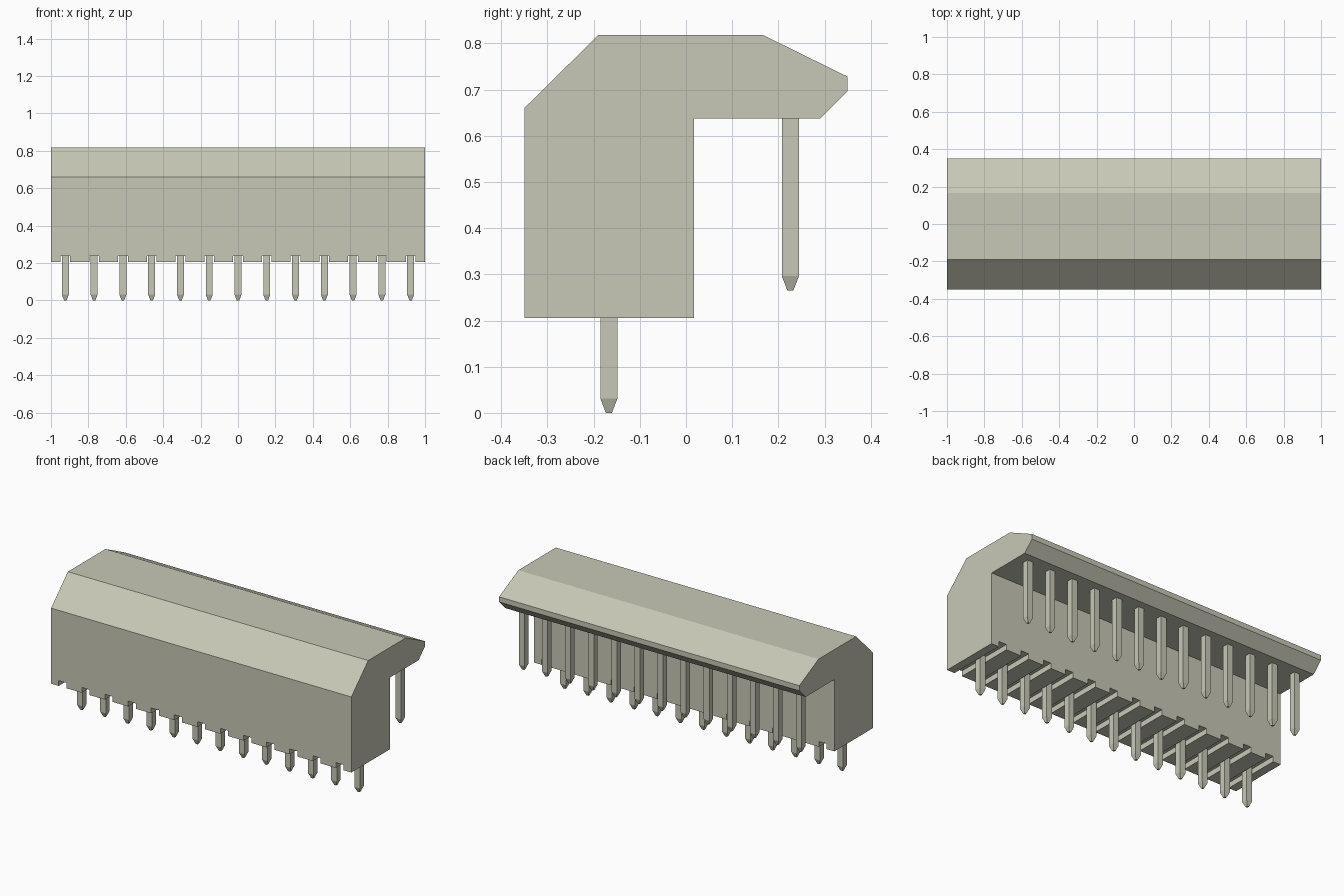
import bpy
import bmesh
from mathutils import Matrix

cube = bpy.data.objects.get("Cube")
if cube:
    bpy.data.objects.remove(cube, do_unlink=True)

PIN_COUNT = 13
PITCH = 2 / PIN_COUNT
PIN_XS = [(i - (PIN_COUNT - 1) / 2) * PITCH for i in range(PIN_COUNT)]

plastic = bpy.data.materials.new("warm grey plastic")
plastic.use_nodes = True
COLOUR = (0.58, 0.58, 0.475, 1)
plastic.diffuse_color = COLOUR
plastic.node_tree.nodes["Principled BSDF"].inputs["Base Color"].default_value = COLOUR


def make_object(name, bm):
    bmesh.ops.recalc_face_normals(bm, faces=bm.faces)
    mesh = bpy.data.meshes.new(name)
    bm.to_mesh(mesh)
    bm.free()
    mesh.materials.append(plastic)
    obj = bpy.data.objects.new(name, mesh)
    bpy.context.collection.objects.link(obj)
    return obj


def add_box(bm, centre, size):
    matrix = Matrix.Translation(centre) @ Matrix.Diagonal((*size, 1))
    return bmesh.ops.create_cube(bm, size=1, matrix=matrix)["verts"]


def make_pin(name, x, y, bottom, top, width=0.037, tip_width=0.013, taper=0.031):
    """Square pin with a blunt tapered tip."""
    bm = bmesh.new()
    shoulder = bottom + taper
    add_box(bm, (x, y, (shoulder + top) / 2), (width, width, top - shoulder))
    base = min(bm.faces, key=lambda f: f.calc_center_median().z)
    tip = bmesh.ops.extrude_discrete_faces(bm, faces=[base])["faces"][0]
    for v in tip.verts:
        v.co.x = x + (v.co.x - x) * tip_width / width
        v.co.y = y + (v.co.y - y) * tip_width / width
        v.co.z = bottom
    return make_object(name, bm)


# Housing: side profile (y, z) extruded along x
profile = [(-0.35, 0.205), (0.017, 0.205), (0.017, 0.637), (0.29, 0.637), (0.35, 0.697),
           (0.35, 0.728), (0.167, 0.818), (-0.19, 0.818), (-0.35, 0.66)]
bm = bmesh.new()
face = bm.faces.new([bm.verts.new((-1, y, z)) for y, z in profile])
end = bmesh.ops.extrude_face_region(bm, geom=[face])["geom"]
bmesh.ops.translate(bm, verts=[g for g in end if isinstance(g, bmesh.types.BMVert)], vec=(2, 0, 0))
housing = make_object("housing", bm)

# Grooves across the underside, one around each front pin
bm = bmesh.new()
for x in PIN_XS:
    add_box(bm, (x, -0.166, 0.205), (0.052, 0.5, 0.064))
cutter = make_object("groove_cutter", bm)
cutter.hide_render = True
mod = housing.modifiers.new("grooves", "BOOLEAN")
mod.operation = "DIFFERENCE"
mod.solver = "EXACT"
mod.object = cutter
bpy.context.view_layer.objects.active = housing
bpy.ops.object.modifier_apply(modifier=mod.name)
bpy.data.objects.remove(cutter, do_unlink=True)

# Two rows of pins
for i, x in enumerate(PIN_XS, 1):
    make_pin(f"front_pin_{i}", x, -0.167, 0.0, 0.25)
    make_pin(f"rear_pin_{i}", x, 0.226, 0.265, 0.65)
